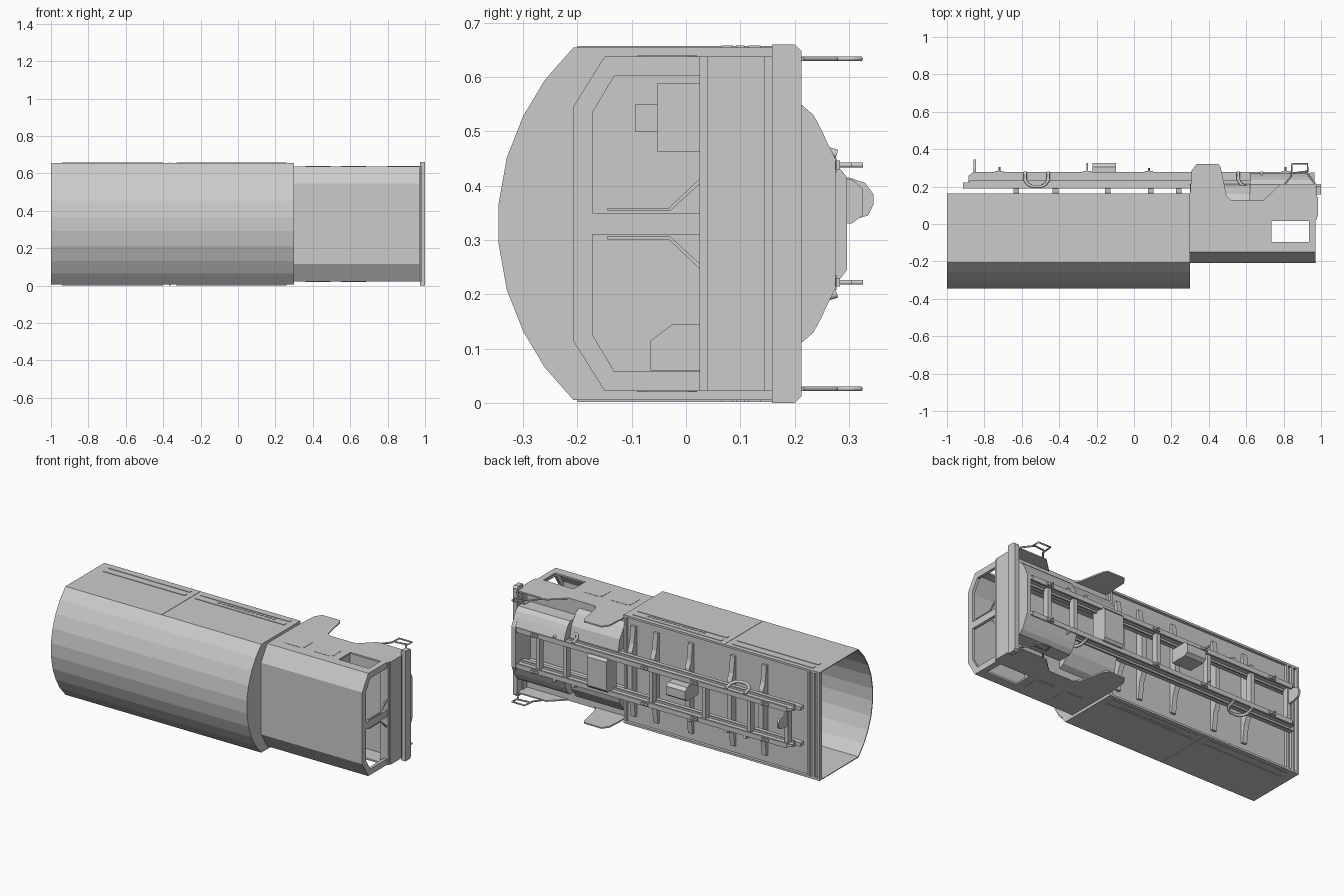
import bpy, bmesh
from mathutils import Vector

cube = bpy.data.objects.get("Cube")
if cube:
    bpy.data.objects.remove(cube, do_unlink=True)

MID = 0.33  # height of the symmetry plane


def flip(z):
    return 2 * MID - z


def finish(name, bm):
    bmesh.ops.recalc_face_normals(bm, faces=bm.faces)
    mesh = bpy.data.meshes.new(name)
    bm.to_mesh(mesh)
    bm.free()
    ob = bpy.data.objects.new(name, mesh)
    bpy.context.collection.objects.link(ob)
    return ob


def prism(name, pts, lo, hi, axis="x", caps=True):
    """Extrude a (y, z) outline along x, or an (x, y) outline along z."""
    bm = bmesh.new()
    place = (lambda p, t: (t, *p)) if axis == "x" else (lambda p, t: (*p, t))
    a = [bm.verts.new(place(p, lo)) for p in pts]
    b = [bm.verts.new(place(p, hi)) for p in pts]
    n = len(pts)
    for i in range(n):
        j = (i + 1) % n
        bm.faces.new((a[i], a[j], b[j], b[i]))
    if caps:
        bm.faces.new(a)
        bm.faces.new(b)
    return finish(name, bm)


def box(name, x, y, z):
    return prism(name, [(y[0], z[0]), (y[1], z[0]), (y[1], z[1]), (y[0], z[1])], *x)


def activate(ob):
    bpy.ops.object.select_all(action="DESELECT")
    ob.select_set(True)
    bpy.context.view_layer.objects.active = ob


def cut(ob, cutter):
    mod = ob.modifiers.new("opening", "BOOLEAN")
    mod.operation, mod.object, mod.solver = "DIFFERENCE", cutter, "EXACT"
    activate(ob)
    bpy.ops.object.modifier_apply(modifier=mod.name)
    bpy.data.objects.remove(cutter, do_unlink=True)


def shell(name, pts, lo, hi, thick):
    ob = prism(name, pts, lo, hi, caps=False)
    mod = ob.modifiers.new("wall", "SOLIDIFY")
    mod.thickness, mod.offset = thick, -1
    activate(ob)
    bpy.ops.object.modifier_apply(modifier=mod.name)
    return ob


def rod(name, pts, radius, closed=False):
    curve = bpy.data.curves.new(name, "CURVE")
    curve.dimensions = "3D"
    curve.bevel_depth, curve.bevel_resolution = radius, 1
    curve.use_fill_caps = True
    sp = curve.splines.new("POLY")
    sp.points.add(len(pts) - 1)
    for p, co in zip(sp.points, pts):
        p.co = (*co, 1)
    sp.use_cyclic_u = closed
    ob = bpy.data.objects.new(name, curve)
    bpy.context.collection.objects.link(ob)
    activate(ob)
    bpy.ops.object.convert(target="MESH")


def mirrored(half):
    return half + [(y, flip(z)) for y, z in reversed(half)]


# Cargo cover: arched canopy with a flat bed, open at the tail
arch = [(0.145, .655), (-.207, .655), (-.26, .595), (-.3, .528), (-.33, .452), (-.345, .368)]
cover = mirrored(arch)
shell("cargo_cover", cover, -1, .3, .006)
prism("cargo_front_wall", cover, .288, .299)
for z in (.005, .643):
    box("bed_side_rim", (-1, .3), (.14, .162), (z, z + .012))
for x in (-1, -.965, -.93, .285):
    box("bed_end_rim", (x, x + .014), (.143, .162), (.01, .65))

# Low relief panels on the bed sides
for z in (.002, .654):
    for a, b in ((-.94, -.4), (-.33, .26)):
        for y in (.065, .115):
            box("side_strip", (a, b), (y, y + .022), (z, z + .004))
    box("side_seam", (-.368, -.36), (-.2, .16), (z, z + .003))
    for i in range(14):
        box("side_vent", (-.2 + i * .028, -.185 + i * .028), (.092, .108), (z, z + .004))

# Tapered cross ribs beneath the bed
rib = mirrored([(.145, .6), (.16, .6), (.172, .5), (.19, .46)])
for x in (.24, .09, -.14, -.42, -.63):
    prism("bed_rib", rib, x - .015, x + .015)

# Cab shell with side openings
cab_half = [(.128, .638), (-.15, .638), (-.208, .545)]
cab = mirrored(cab_half)
body = shell("cab_shell", cab, .295, .965, .012)
cut(body, box("side_cutter", (.735, .935), (-.095, .017), (-.2, .9)))

# Windscreen wall with two panes cut out
front = prism("windscreen_frame", cab, .952, .97)
pane = [(-.172, .35), (-.172, .535), (-.132, .602), (.025, .602), (.025, .35)]
for side in (lambda z: z, flip):
    cut(front, prism("pane_cutter", [(y, side(z)) for y, z in pane], .9, 1.1))
    wiper = [(-.145, .353), (-.145, .359), (-.032, .359), (.025, .413),
             (.025, .403), (-.03, .353)]
    prism("wiper", [(y, side(z)) for y, z in wiper], .962, .97)

# Nose and bumper
box("nose_panel", (.965, .985), (.04, .145), (.022, .638))
box("nose_ledge", (.965, .978), (.025, .165), (.022, .638))
prism("bumper", [(.158, 0), (.2, 0), (.213, .012), (.213, .648), (.2, .66), (.158, .66)], .972, 1)

# Seats and interior
box("driver_seat_back", (.6, .66), (-.053, .12), (.463, .588))
box("driver_headrest", (.61, .65), (-.094, -.053), (.5, .55))
prism("passenger_seat", [(-.065, .06), (-.065, .115), (-.025, .145), (.12, .145), (.12, .06)], .6, .7)
box("dashboard", (.92, .955), (.03, .12), (.04, .62))

# Cab skirts with wheel arch, door panels, steps
skirt = [(.3, .1), (.3, .16), (.308, .285), (.335, .322), (.45, .322), (.463, .305),
         (.495, .15), (.52, .125), (.69, .125), (.78, .21), (.97, .21), (.97, .1)]
loop = [(.8, .205), (.84, .255), (.845, .322), (.928, .322), (.928, .282), (.85, .272)]
for z in (.022, .63):
    prism("cab_skirt", skirt, z, z + .008, axis="z")
    zc = z + .004
    rod("step_loop", [(x, y, zc) for x, y in loop], .005)
    rod("step_stay", [(.915, .285, zc), (.968, .215, zc)], .005)
    face = .636 if z > MID else .0205
    for x in (.36, .55):
        panel = [(x + .015, -.09), (x + .12, -.09), (x + .135, -.075), (x + .135, .005),
                 (x + .12, .02), (x + .015, .02), (x, .005), (x, -.075)]
        prism("door_panel", panel, face, face + .0035, axis="z")

# Wheel housings either side of the chassis
for side in (lambda z: z, flip):
    outline = [(.12, .55), (.212, .55), (.235, .53), (.252, .498), (.272, .45), (.12, .45)]
    prism("wheel_housing", [(y, side(z)) for y, z in outline], .62, .965)
    lower = [(.12, .6), (.16, .58), (.2, .52), (.215, .45), (.12, .45)]
    prism("rear_housing", [(y, side(z)) for y, z in lower], .3, .62)
prism("front_crossmember", mirrored([(.13, .55), (.212, .55), (.235, .53), (.25, .5), (.275, .45)]),
      .94, .966)

# Chassis rails with flanges, towing loops and studs
hook = [(-.062, .278), (-.062, .235), (-.045, .21), (-.02, .2),
        (.02, .2), (.045, .21), (.062, .235), (.062, .278)]
for s in (-1, 1):
    zc = MID + s * .108
    prism("chassis_rail", [(-.86, .276), (-.885, .258), (-.885, .225), (.966, .225), (.966, .258),
                           (.93, .276)], zc - .007, zc + .007, axis="z")
    box("rail_flange", (-.86, .93), (.266, .277), (zc - .014, zc + .014))
    box("rail_flange", (-.88, .966), (.222, .232), (zc - .018, zc + .018))
    box("subframe_rail", (-.915, .96), (.19, .222), (zc - .011, zc + .011))
    for x in (-.52, .62):
        rod("towing_loop", [(x + a, b, zc + s * (.02 + (.28 - b) * .3)) for a, b in hook], .009)
    for x, top in ((-.72, .305), (-.25, .326), (.08, .3), (.81, .305)):
        rod("rail_stud", [(x, .27, zc), (x, top, zc)], .005)
        box("stud_base", (x - .022, x + .022), (.275, .284), (zc - .008, zc + .008))

# Crossmembers between the rails
for x in (-.85, -.6, -.3, .05, .38, .62, .8):
    box("crossmember", (x - .012, x + .012), (.225, .262), (MID - .108, MID + .108))

# Gearbox housing and rear tow pin
prism("transfer_box", [(.2, .33), (.305, .33), (.325, .345), (.325, .395), (.305, .412), (.2, .412)],
      -.222, -.095)
prism("tow_pin", [(.24, .335), (.3, .335), (.335, .345), (.345, .365), (.345, .385),
                  (.33, .405), (.3, .415), (.24, .415)], -.857, -.845)
prism("pan", mirrored([(.2, .43), (.285, .43), (.297, .415)]), .32, .45)
